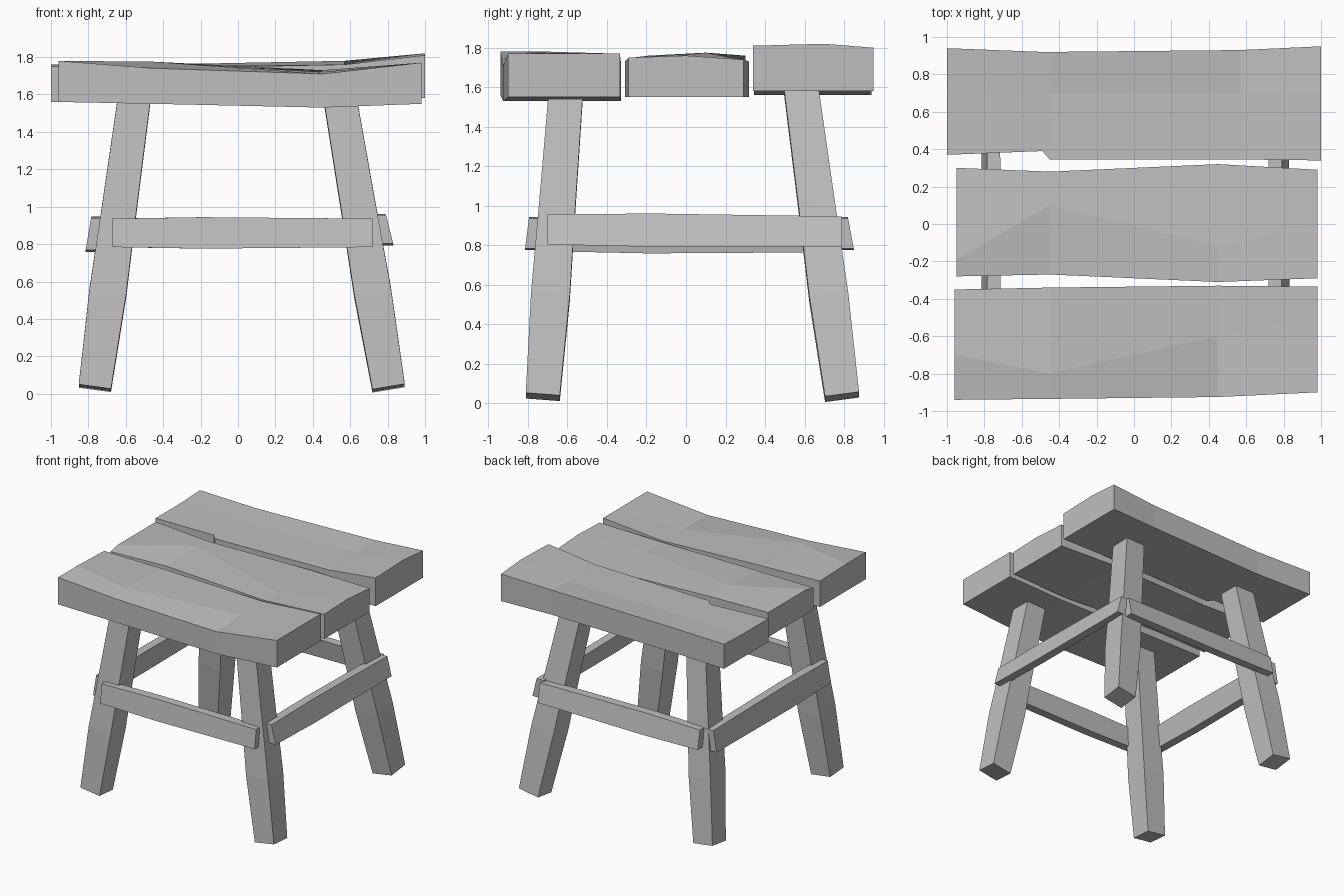
import bpy, bmesh
from mathutils import Vector

default = bpy.data.objects.get("Cube")
if default:
    bpy.data.objects.remove(default, do_unlink=True)

# Single plain wood material
GREY = (0.52, 0.52, 0.52, 1.0)
wood = bpy.data.materials.new("grey_wood")
wood.use_nodes = True
wood.diffuse_color = GREY
shader = wood.node_tree.nodes["Principled BSDF"]
shader.inputs["Base Color"].default_value = GREY
shader.inputs["Roughness"].default_value = 0.9


def loft(name, sections):
    """Skin a row of matching cross-sections and cap both ends."""
    bm = bmesh.new()
    rings = [[bm.verts.new(point) for point in section] for section in sections]
    count = len(rings[0])
    for ring, following in zip(rings, rings[1:]):
        for i in range(count):
            j = (i + 1) % count
            bm.faces.new((ring[i], ring[j], following[j], following[i]))
    bm.faces.new(rings[0])
    bm.faces.new(rings[-1])
    bmesh.ops.recalc_face_normals(bm, faces=bm.faces)
    mesh = bpy.data.meshes.new(name)
    bm.to_mesh(mesh)
    bm.free()
    mesh.materials.append(wood)
    obj = bpy.data.objects.new(name, mesh)
    bpy.context.collection.objects.link(obj)
    return obj


def plank(name, stations):
    """Rough-hewn board running along x, with a crease along its top."""
    sections = []
    for x, front, back, base, z_front, y_crease, z_crease, z_back in stations:
        sections.append([(x, front, base), (x, back, base), (x, back, z_back),
                         (x, y_crease, z_crease), (x, front, z_front)])
    return loft(name, sections)


def leg(name, head, foot):
    """Splayed square post, cut square to its own axis, swelling below the middle."""
    head, foot = Vector((*head, 1.61)), Vector((*foot, 0.032))
    slope = (head - foot) / (head.z - foot.z)
    sections = []
    for t, half in ((0, 0.086), (0.32, 0.098), (0.6, 0.092), (1, 0.086)):
        centre = foot.lerp(head, t)
        ring = []
        for sx, sy in ((-1, -1), (1, -1), (1, 1), (-1, 1)):
            dx, dy = sx * half, sy * half
            ring.append(centre + Vector((dx, dy, -slope.x * dx - slope.y * dy)))
        sections.append(ring)
    return loft(name, sections)


def rail(name, start, end, lean, height=0.16, thick=0.07):
    """Flat bar between two legs; lean shifts its top edge inward."""
    start, end = Vector(start), Vector(end)
    along = (end - start).normalized()
    side = Vector((-along.y, along.x, 0)) * thick / 2
    up = Vector((*lean, height)) / 2
    sections = []
    for t, grow in ((0, 0.95), (0.35, 1.05), (1, 0.95)):
        mid = start.lerp(end, t)
        sections.append([mid - side - up * grow, mid + side - up * grow,
                         mid + side + up * grow, mid - side + up * grow])
    return loft(name, sections)


# Seat boards
plank("front_seat_plank", [
    (-0.96, -0.94, -0.35, 1.56, 1.78, -0.7, 1.78, 1.77),
    (-0.45, -0.935, -0.34, 1.55, 1.74, -0.8, 1.775, 1.76),
    (0.45, -0.925, -0.33, 1.53, 1.71, -0.6, 1.72, 1.73),
    (0.98, -0.9, -0.335, 1.55, 1.77, -0.5, 1.77, 1.77)])
plank("middle_seat_plank", [
    (-0.95, -0.28, 0.3, 1.56, 1.74, -0.19, 1.76, 1.76),
    (-0.45, -0.27, 0.28, 1.56, 1.75, 0.1, 1.775, 1.74),
    (0.45, -0.31, 0.32, 1.55, 1.73, -0.12, 1.72, 1.73),
    (0.98, -0.29, 0.29, 1.55, 1.75, 0, 1.76, 1.74)])
plank("back_seat_plank", [
    (-1, 0.37, 0.94, 1.56, 1.75, 0.7, 1.75, 1.76),
    (-0.49, 0.39, 0.92, 1.56, 1.74, 0.7, 1.75, 1.76),
    (-0.45, 0.345, 0.92, 1.56, 1.74, 0.7, 1.75, 1.76),
    (0.57, 0.345, 0.93, 1.58, 1.76, 0.7, 1.76, 1.78),
    (1, 0.34, 0.95, 1.58, 1.81, 0.7, 1.82, 1.8)])

# Legs
for end, y_head, y_foot in (("front", -0.605, -0.725), ("back", 0.58, 0.79)):
    leg(end + "_right_leg", (-0.55, y_head), (-0.765, y_foot))
    leg(end + "_left_leg", (0.54, y_head), (0.805, y_foot))

# Rails fixed to the outside of the legs
rail("front_rail", (-0.67, -0.77, 0.86), (0.72, -0.77, 0.86), (0, 0.02))
rail("back_rail", (-0.7, 0.8, 0.86), (0.74, 0.8, 0.86), (0, -0.03))
rail("left_rail", (0.775, -0.7, 0.88), (0.775, 0.79, 0.87), (-0.04, 0))
rail("right_rail", (-0.765, -0.7, 0.855), (-0.765, 0.77, 0.85), (0.03, 0), 0.18)
